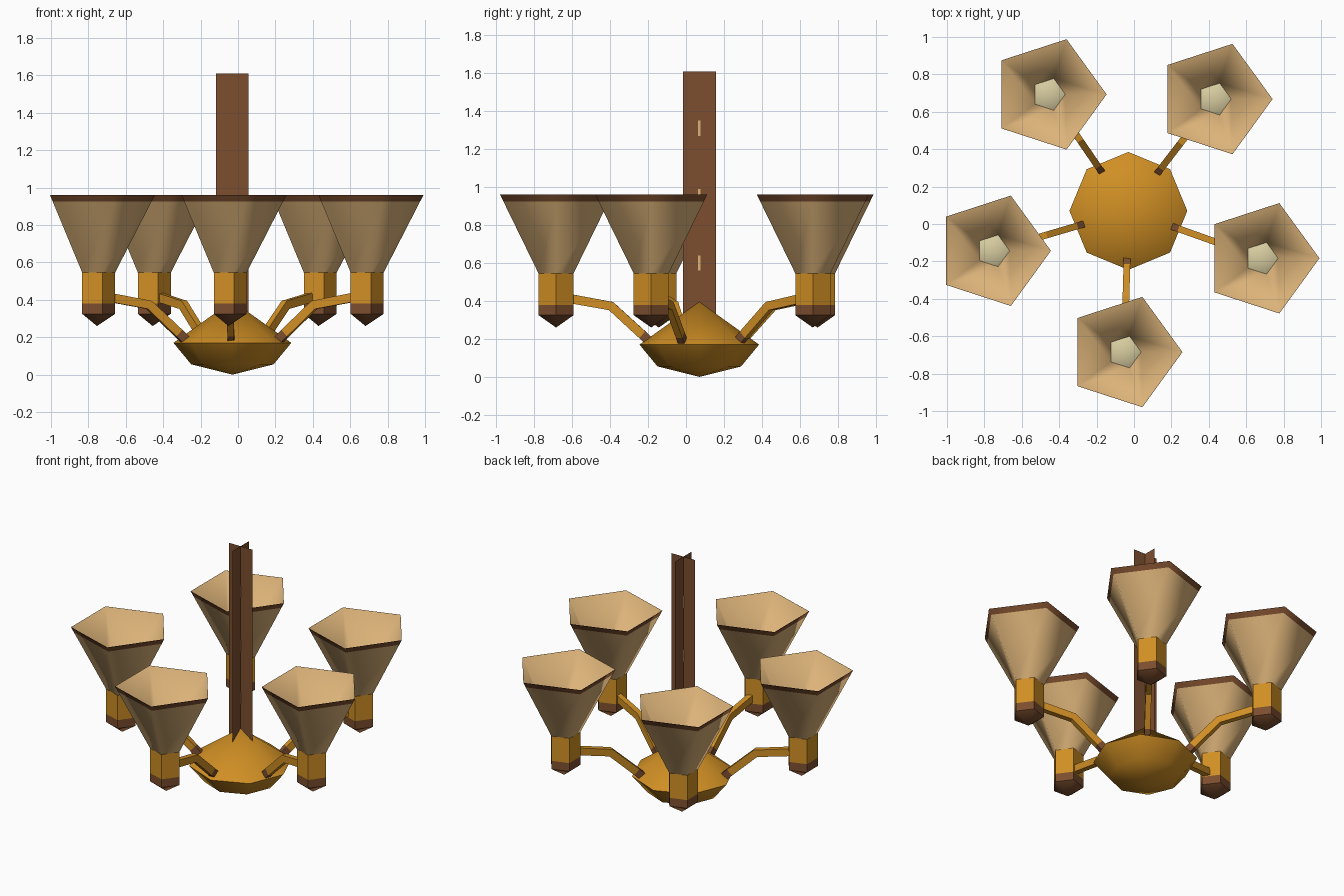
import bpy, bmesh, math
from mathutils import Vector, Matrix

if "Cube" in bpy.data.objects:
    bpy.data.objects.remove(bpy.data.objects["Cube"])

CX, CY = -0.03, 0.07                     # hub axis


def material(name, rgb):
    m = bpy.data.materials.new(name)
    lin = [((c / 255 + 0.055) / 1.055) ** 2.4 for c in rgb]
    m.diffuse_color = (*lin, 1)
    m.use_nodes = True
    m.node_tree.nodes["Principled BSDF"].inputs["Base Color"].default_value = m.diffuse_color
    return m


gold = material("gold", (208, 143, 36))
brown = material("brown", (124, 78, 46))
tan = material("tan", (220, 179, 121))
cream = material("cream", (216, 205, 160))


def finish(bm, name, mats, angle=None):
    me = bpy.data.meshes.new(name)
    bm.to_mesh(me)
    bm.free()
    for m in mats:
        me.materials.append(m)
    if angle:
        me.shade_smooth()
        me.set_sharp_from_angle(angle=math.radians(angle))
    ob = bpy.data.objects.new(name, me)
    bpy.context.collection.objects.link(ob)
    return ob


def lathe(name, x, y, sides, profile, mats, slots, angle):
    """Turn a (radius, height) profile; slots gives a material per band."""
    bm = bmesh.new()
    rings = []
    for r, z in profile:
        n = sides if r > 0 else 1
        rings.append([bm.verts.new((x + r * math.cos(math.tau * i / sides),
                                    y + r * math.sin(math.tau * i / sides), z))
                      for i in range(n)])
    for a, b, slot in zip(rings, rings[1:], slots):
        for i in range(sides):
            j = (i + 1) % sides
            if len(a) == 1:
                vs = (a[0], b[j], b[i])
            elif len(b) == 1:
                vs = (a[i], a[j], b[0])
            else:
                vs = (a[i], a[j], b[j], b[i])
            bm.faces.new(vs).material_index = slot
    return finish(bm, name, mats, angle)


def arm(name, angle):
    """Bent square bar running outward from the hub, brown at the hub end."""
    path = [Vector(p) for p in ((0.25, 0.175), (0.30, 0.222), (0.465, 0.373), (0.68, 0.412))]
    half_w, half_t = 0.018, 0.024
    bm = bmesh.new()
    rings = []
    for i, p in enumerate(path):
        before = (p - path[i - 1]).normalized() if i else Vector((0, 0))
        after = (path[i + 1] - p).normalized() if i < len(path) - 1 else Vector((0, 0))
        t = (before + after).normalized()
        n = Vector((-t.y, t.x)) * half_t
        rings.append([bm.verts.new((p.x + s * n.x, w * half_w, p.y + s * n.y))
                      for w, s in ((-1, -1), (1, -1), (1, 1), (-1, 1))])
    for k, (a, b) in enumerate(zip(rings, rings[1:])):
        for i in range(4):
            j = (i + 1) % 4
            bm.faces.new((a[i], a[j], b[j], b[i])).material_index = 1 if k == 0 else 0
    bm.faces.new(rings[0][::-1]).material_index = 1
    bm.faces.new(rings[-1])
    bmesh.ops.recalc_face_normals(bm, faces=bm.faces)
    bm.transform(Matrix.Translation((CX, CY, 0)) @ Matrix.Rotation(angle, 4, 'Z'))
    finish(bm, name, [gold, brown])


def sheet(name, along, half, z0, z1, mat, offset=0.0):
    """Upright flat sheet through the hub axis."""
    side = Vector((along[1], -along[0], 0)) * offset
    c = Vector((CX, CY, 0)) + side
    d = Vector((*along, 0)) * half
    bm = bmesh.new()
    bm.faces.new([bm.verts.new(c + s * d + Vector((0, 0, z)))
                  for s, z in ((-1, z0), (1, z0), (1, z1), (-1, z1))])
    finish(bm, name, [mat])


# Faceted hub
lathe("hub", CX, CY, 8, [(0, 0), (0.22, 0.055), (0.315, 0.17), (0, 0.395)],
      [gold], [0, 0, 0], 60)

# Hanging stem: two crossed sheets with small pale slits
sheet("stem_wide", (1, 0), 0.087, 0.32, 1.61, brown)
sheet("stem_deep", (0, 1), 0.087, 0.32, 1.61, brown)
for i, z in enumerate((0.60, 0.95, 1.31)):
    for s in (-1, 1):
        sheet(f"stem_slit_{i}_{'a' if s < 0 else 'b'}", (0, 1), 0.007,
              z - 0.04, z + 0.04, tan, 0.003 * s)

# Five lamps around the hub
for k in range(5):
    a = math.radians(-91.6 + 72 * k)
    x, y = CX + 0.755 * math.cos(a), CY + 0.755 * math.sin(a)
    arm(f"arm_{k}", a)
    lathe(f"socket_{k}", x, y, 5,
          [(0, 0.26), (0.097, 0.325), (0.097, 0.38), (0.097, 0.545)],
          [brown, gold], [0, 0, 1], 50)
    lathe(f"shade_{k}", x, y, 5,
          [(0.097, 0.545), (0.292, 0.925), (0.31, 0.96), (0.308, 0.96), (0.088, 0.55)],
          [tan, brown], [0, 1, 1, 0], 80)
    lathe(f"bulb_{k}", x, y, 5, [(0.09, 0.552), (0, 0.60)], [cream], [0], 80)
